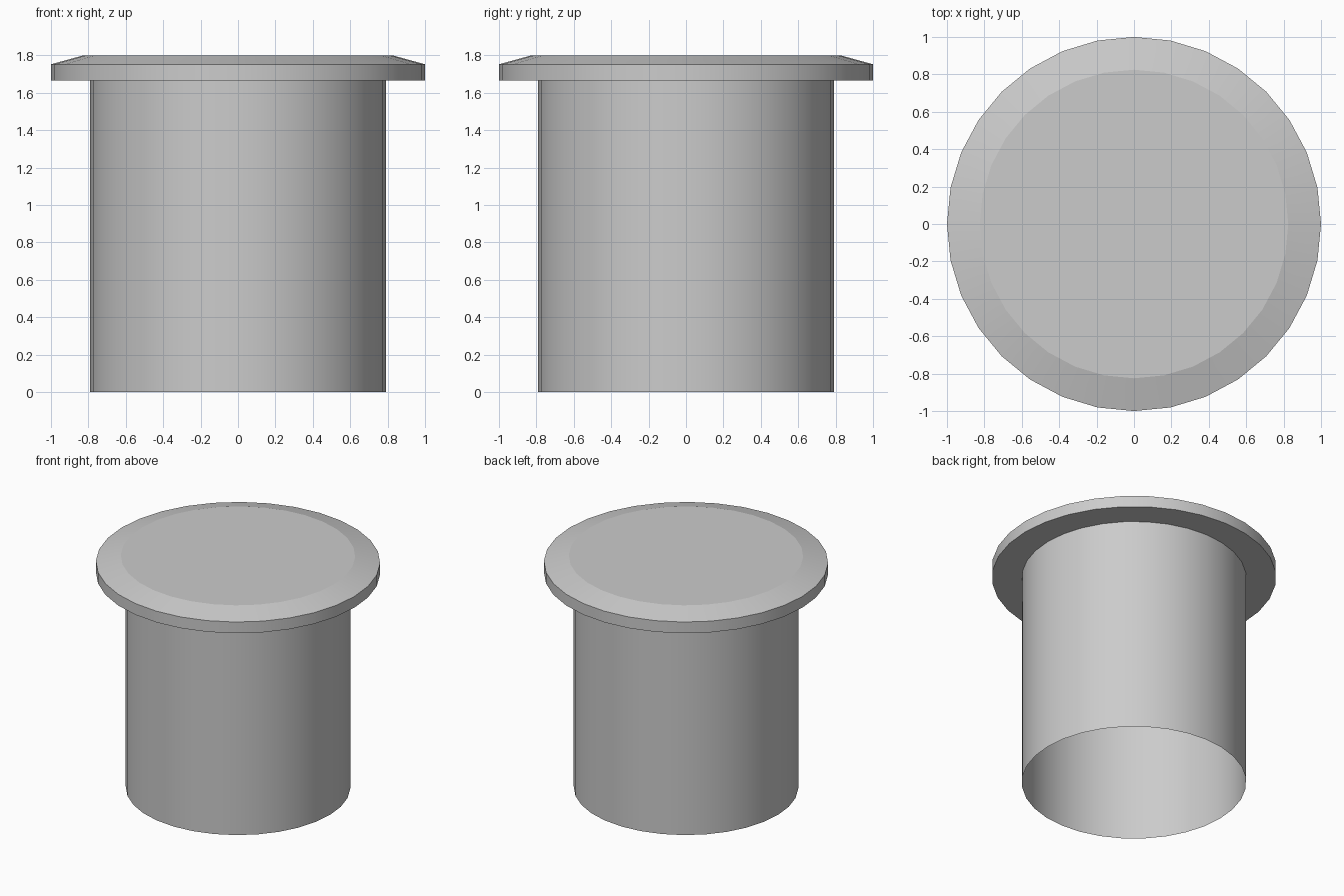
import bpy, bmesh
from math import cos, sin, pi, radians

if "Cube" in bpy.data.objects:
    bpy.data.objects.remove(bpy.data.objects["Cube"])

SIDES = 32


def lathe(name, profile, cap_top=False):
    """Revolve (radius, z) points around z, optionally closing the last ring."""
    bm = bmesh.new()
    rings = [[bm.verts.new((r * cos(2 * pi * i / SIDES), r * sin(2 * pi * i / SIDES), z))
              for i in range(SIDES)] for r, z in profile]
    for a, b in zip(rings, rings[1:]):
        for i in range(SIDES):
            j = (i + 1) % SIDES
            bm.faces.new((a[i], a[j], b[j], b[i]))
    if cap_top:
        bm.faces.new(rings[-1])
    mesh = bpy.data.meshes.new(name)
    bm.to_mesh(mesh)
    bm.free()
    obj = bpy.data.objects.new(name, mesh)
    bpy.context.collection.objects.link(obj)
    bpy.ops.object.select_all(action='DESELECT')
    obj.select_set(True)
    bpy.context.view_layer.objects.active = obj
    bpy.ops.object.shade_smooth_by_angle(angle=radians(14))
    return obj


# Thin-walled tube, open at the bottom
lathe("body_tube", [(0.79, 0.0), (0.79, 1.665)])

# Overhanging lid: underside ring, rim, sloped edge, flat top
lathe("lid", [(0.79, 1.665), (1.0, 1.665), (1.0, 1.752), (0.825, 1.8)], cap_top=True)
